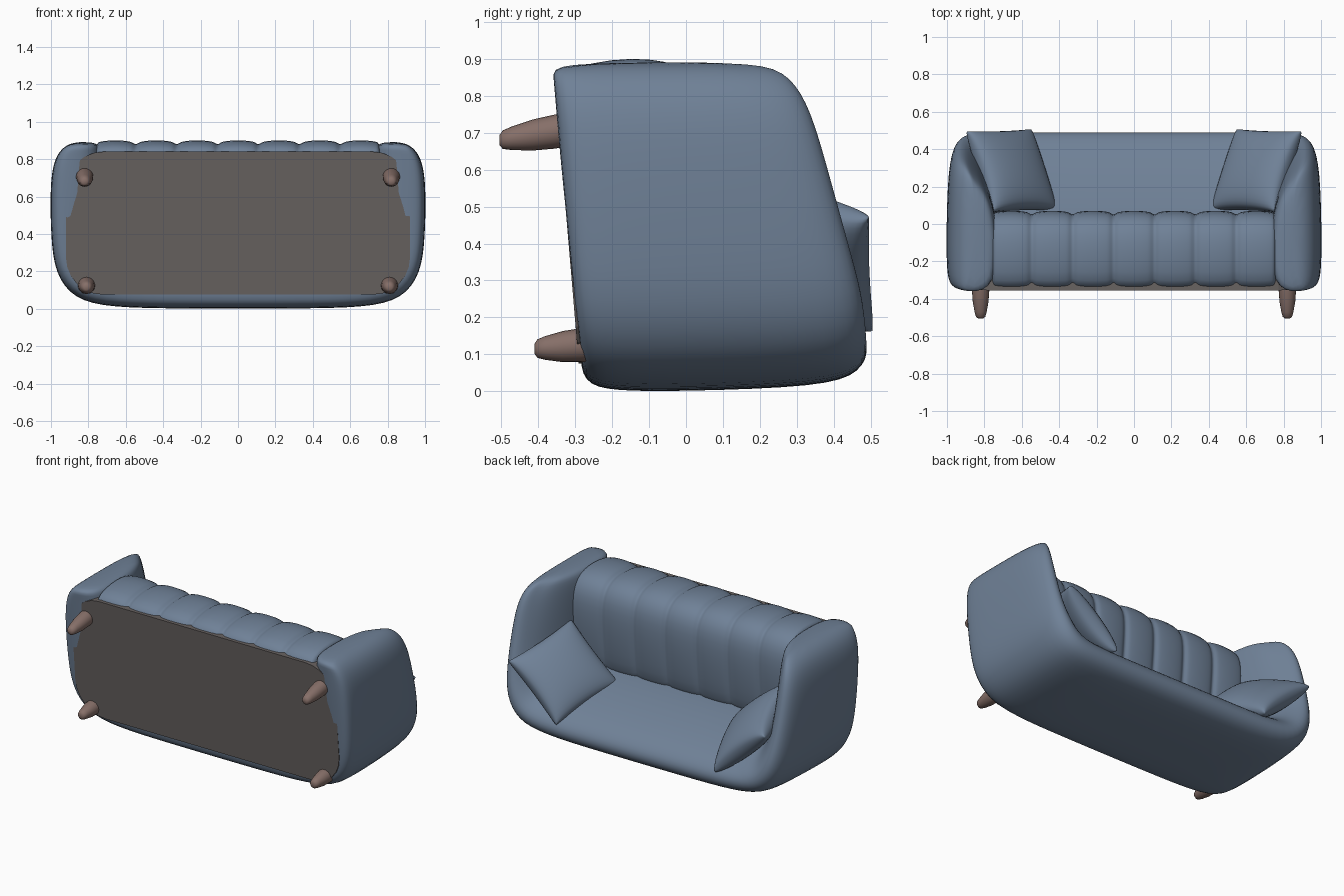
import bpy, bmesh, math
from mathutils import Vector

if "Cube" in bpy.data.objects:
    bpy.data.objects.remove(bpy.data.objects["Cube"])


def material(name, rgb):
    m = bpy.data.materials.new(name)
    m.diffuse_color = (*rgb, 1)
    m.use_nodes = True
    m.node_tree.nodes["Principled BSDF"].inputs["Base Color"].default_value = m.diffuse_color
    return m


FABRIC = material("blue_fabric", (0.16, 0.22, 0.31))
UNDER = material("underside_cloth", (0.14, 0.125, 0.12))
WOOD = material("leg_wood", (0.24, 0.16, 0.14))


def finish(bm, name, mat, subsurf=0, smooth=True):
    bmesh.ops.remove_doubles(bm, verts=bm.verts, dist=0.0005)
    bmesh.ops.recalc_face_normals(bm, faces=bm.faces)
    me = bpy.data.meshes.new(name)
    bm.to_mesh(me)
    bm.free()
    me.materials.append(mat)
    for p in me.polygons:
        p.use_smooth = smooth
    ob = bpy.data.objects.new(name, me)
    bpy.context.collection.objects.link(ob)
    if subsurf:
        mod = ob.modifiers.new("smooth", 'SUBSURF')
        mod.levels = mod.render_levels = subsurf
    return ob


def loft(rings, name, mat, subsurf=0, smooth=True):
    """Closed cross-sections joined in a row, with capped ends."""
    bm = bmesh.new()
    rows = [[bm.verts.new(p) for p in r] for r in rings]
    n = len(rows[0])
    for a, b in zip(rows, rows[1:]):
        for i in range(n):
            j = (i + 1) % n
            bm.faces.new((a[i], a[j], b[j], b[i]))
    bm.faces.new(rows[0])
    bm.faces.new(rows[-1])
    return finish(bm, name, mat, subsurf, smooth)


def bottom(z):
    return -0.28 - 0.085 * z


# Wrap-around back and arms: the sofa lies on its back, seat front facing +z
def shell_section(o, t, b, top):
    o, t, b = (Vector(p) for p in (o, t, b))
    low = bottom(o.y)
    pts = [(o.lerp(b, 0.3), low - 0.01), (o.lerp(b, 0.06), low),
           (o, low + 0.08), (o, 0.0), (o.lerp(t, 0.06), top - 0.12),
           (o.lerp(t, 0.25), top - 0.015), (o.lerp(t, 0.62), top + 0.012),
           (t, top - 0.05), (t.lerp(b, 0.5), top * 0.5 + 0.03),
           (b, 0.0), (b, low)]
    return [Vector((p.x, y, p.y)) for p, y in pts]


half = [  # outer xz, inner rim xz, inner foot xz, rim height
    ((0.30, 0.00), (0.30, 0.20), (0.30, 0.36), 0.49),
    ((0.68, 0.005), (0.63, 0.20), (0.58, 0.36), 0.49),
    ((0.88, 0.05), (0.77, 0.22), (0.68, 0.38), 0.49),
    ((0.98, 0.19), (0.83, 0.31), (0.71, 0.43), 0.48),
    ((1.00, 0.38), (0.86, 0.42), (0.72, 0.50), 0.44),
    ((1.005, 0.60), (0.86, 0.60), (0.72, 0.62), 0.385),
    ((0.995, 0.76), (0.86, 0.76), (0.72, 0.76), 0.34),
    ((0.955, 0.85), (0.85, 0.86), (0.73, 0.86), 0.285),
    ((0.89, 0.89), (0.83, 0.895), (0.76, 0.895), 0.20),
]
right = [shell_section(*s) for s in half]
left = [[Vector((-p.x, p.y, p.z)) for p in r] for r in reversed(right)]
loft(left + right, "back_and_arms", FABRIC, 2)

# Channelled seat: one profile swept across, puffed between seams
profile = [(-0.30, 0.60), (-0.325, 0.76), (-0.345, 0.82), (-0.31, 0.868),
           (-0.20, 0.89), (-0.10, 0.892), (-0.02, 0.875), (0.03, 0.835),
           (0.058, 0.77), (0.063, 0.68), (0.058, 0.58), (0.047, 0.47),
           (0.03, 0.36), (0.0, 0.28), (-0.15, 0.28)]
CHANNELS, STEPS, HALF_W = 7, 12, 0.765
centre = Vector((-0.15, 0.6))
rings = []
for i in range(CHANNELS * STEPS + 1):
    x = -HALF_W + 2 * HALF_W * i / (CHANNELS * STEPS)
    puff = 0.026 * abs(math.sin(math.pi * i / STEPS)) ** 0.35 - 0.016
    ring = []
    for y, z in profile:
        d = (Vector((y, z)) - centre).normalized() * (puff if z > 0.8 or y > 0 else 0)
        ring.append(Vector((x, y + d.x, z + d.y)))
    rings.append(ring)
loft(rings, "channelled_seat", FABRIC, 1)


# Rounded slab following the sloping underside
def slab(name, mat, hx, z0, z1, r, lift, top):
    outline = []
    for cx, cz, a0 in ((hx - r, z1 - r, 0), (-hx + r, z1 - r, 90),
                       (-hx + r, z0 + r, 180), (hx - r, z0 + r, 270)):
        for k in range(7):
            a = math.radians(a0 + 15 * k)
            outline.append((cx + r * math.cos(a), cz + r * math.sin(a)))
    return loft([[Vector((x, bottom(z) + lift, z)) for x, z in outline],
                 [Vector((x, top, z)) for x, z in outline]], name, mat, 0, False)


slab("inner_base", FABRIC, 0.85, 0.10, 0.80, 0.15, 0.02, 0.0)
slab("underside_panel", UNDER, 0.92, 0.075, 0.84, 0.20, -0.004, -0.2)


# Plump square scatter pillows leaning in the two corners
def pillow(name, side):
    c = Vector((0.655, 0.285, 0.385))
    u = Vector((0.30, -0.01, 0.27)).normalized()
    v = Vector((0.13, 0.41, -0.13)).normalized()
    n = v.cross(u).normalized()
    N = 20
    bm = bmesh.new()
    for s in (1, -1):
        g = []
        for i in range(N + 1):
            a = math.sin(math.pi * (i / N - 0.5))
            row = []
            for j in range(N + 1):
                b = math.sin(math.pi * (j / N - 0.5))
                t = 0.09 * (max(0, 1 - a * a) * max(0, 1 - b * b)) ** 0.35
                p = (c + u * a * 0.23 * (1 - 0.05 * (1 - b * b))
                     + v * b * 0.235 * (1 - 0.05 * (1 - a * a)) + n * s * t)
                row.append(bm.verts.new((p.x * side, p.y, p.z)))
            g.append(row)
        for i in range(N):
            for j in range(N):
                bm.faces.new((g[i][j], g[i + 1][j], g[i + 1][j + 1], g[i][j + 1]))
    finish(bm, name, FABRIC)


# Tapered legs pointing towards -y
def leg(name, x, z, y0, y1, dz):
    rings = []
    for t, r in ((0, 0.046), (0.35, 0.046), (0.6, 0.042), (0.85, 0.032),
                 (0.96, 0.025), (1.0, 0.014)):
        rings.append([Vector((x + r * math.cos(a), y0 + (y1 - y0) * t,
                              z + dz * t + r * math.sin(a)))
                      for a in (math.tau * k / 20 for k in range(20))])
    loft(rings, name, WOOD)


for side, label in ((1, "right"), (-1, "left")):
    pillow("pillow_" + label, side)
    leg("front_leg_" + label, side * 0.82, 0.715, -0.28, -0.505, -0.035)
    leg("back_leg_" + label, side * 0.81, 0.13, -0.22, -0.41, -0.015)
